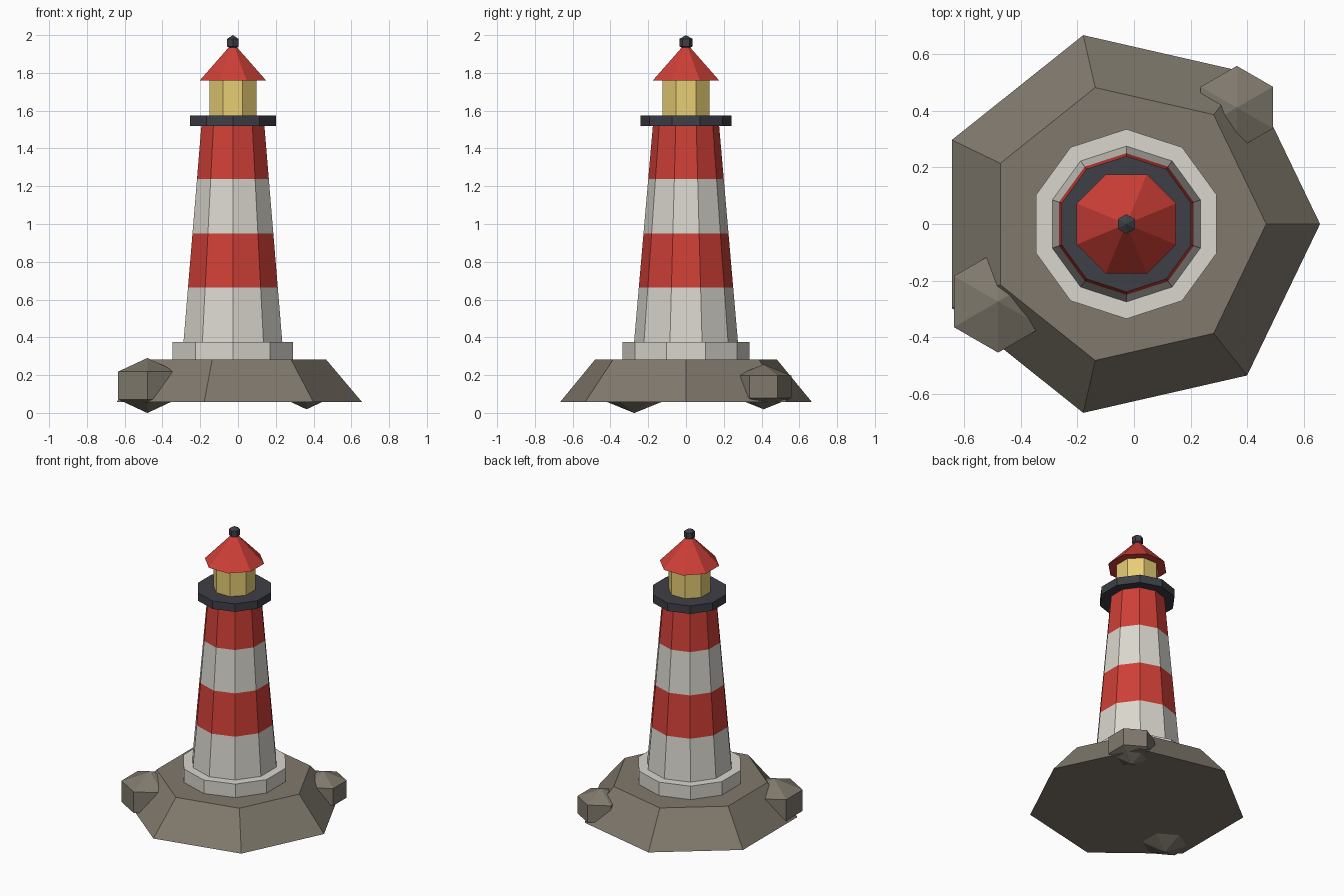
import bpy
import bmesh
from math import cos, sin, radians, pi

cube = bpy.data.objects.get("Cube")
if cube:
    bpy.data.objects.remove(cube, do_unlink=True)

AXIS_X = -0.027  # the tower's centre line


def material(name, rgb):
    """Flat colour from 0-255 display values, stored as linear."""
    linear = [((c / 255 + 0.055) / 1.055) ** 2.4 for c in rgb] + [1]
    mat = bpy.data.materials.new(name)
    mat.use_nodes = True
    mat.diffuse_color = linear
    bsdf = mat.node_tree.nodes["Principled BSDF"]
    bsdf.inputs["Base Color"].default_value = linear
    bsdf.inputs["Roughness"].default_value = 0.9
    return mat


rock = material("rock_grey", (128, 121, 109))
white = material("warm_white", (217, 214, 205))
red = material("signal_red", (206, 63, 55))
dark = material("dark_iron", (62, 62, 71))
yellow = material("lamp_yellow", (234, 208, 118))


def finish(name, bm, mats):
    bmesh.ops.recalc_face_normals(bm, faces=bm.faces)
    mesh = bpy.data.meshes.new(name)
    bm.to_mesh(mesh)
    bm.free()
    for mat in mats:
        mesh.materials.append(mat)
    obj = bpy.data.objects.new(name, mesh)
    bpy.context.collection.objects.link(obj)
    return obj


def turned(name, sides, profile, mats, turn=0.0):
    """Faceted solid from (radius, height) pairs; each tier takes the next material."""
    bm = bmesh.new()
    rings = []
    for r, z in profile:
        angles = [radians(turn) + 2 * pi * i / sides for i in range(sides)]
        rings.append([bm.verts.new((r * cos(a), r * sin(a), z)) for a in angles])
    for tier, (low, high) in enumerate(zip(rings, rings[1:])):
        for i in range(sides):
            j = (i + 1) % sides
            face = bm.faces.new((low[i], low[j], high[j], high[i]))
            face.material_index = tier % len(mats)
    bm.faces.new(rings[0][::-1])
    if profile[-1][0] > 0:
        top = bm.faces.new(rings[-1])
        top.material_index = (len(rings) - 2) % len(mats)
    bmesh.ops.remove_doubles(bm, verts=bm.verts, dist=0.0001)
    obj = finish(name, bm, mats)
    obj.location.x = AXIS_X
    return obj


def faceted_ball(name, centre, radius, squash, mat):
    """Six-sided, three-tier ball with flat faces."""
    bm = bmesh.new()
    bmesh.ops.create_uvsphere(bm, u_segments=6, v_segments=3, radius=radius)
    bmesh.ops.scale(bm, vec=(1, 1, squash), verts=bm.verts)
    obj = finish(name, bm, [mat])
    obj.location = centre
    return obj


# Rock island and boulders
turned("rock_island", 7, [(0.684, 0.057), (0.494, 0.282)], [rock])
faceted_ball("front_right_boulder", (-0.48, -0.274, 0.145), 0.208, 0.7, rock)
faceted_ball("back_left_boulder", (0.363, 0.411, 0.138), 0.17, 0.7, rock)

# Tower: plinth, striped shaft, gallery
turned("plinth", 10, [(0.335, 0.265), (0.335, 0.375)], [white], 18)
BOTTOM, TOP, BANDS = 0.375, 1.525, 4
shaft = [(0.275 - 0.1 * k / BANDS, BOTTOM + (TOP - BOTTOM) * k / BANDS)
         for k in range(BANDS + 1)]
turned("striped_shaft", 10, shaft, [white, red], 18)
turned("gallery", 10, [(0.24, 1.52), (0.24, 1.575)], [dark], 18)

# Lantern room, roof and finial
turned("lantern_room", 8, [(0.135, 1.575), (0.135, 1.765)], [yellow], 22.5)
turned("roof", 8, [(0.19, 1.76), (0, 1.96)], [red], 22.5)
faceted_ball("finial", (AXIS_X, 0, 1.96), 0.04, 1, dark)
